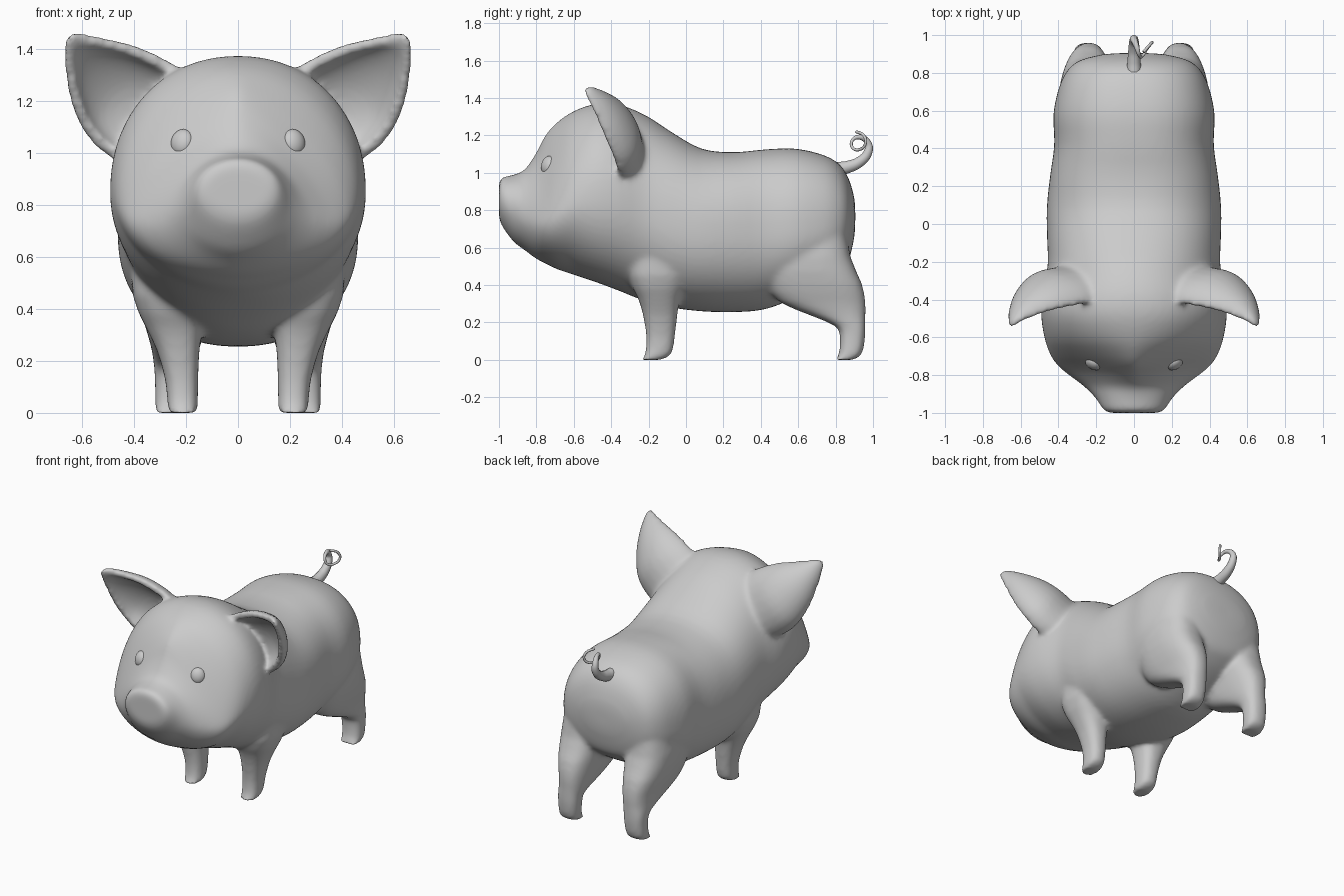
import bpy, bmesh
from math import cos, sin, pi, radians
from mathutils import Vector

if "Cube" in bpy.data.objects:
    bpy.data.objects.remove(bpy.data.objects["Cube"])


def resample(table, steps):
    """Smoothly resample a table of equal-length rows (Catmull-Rom)."""
    out, n = [], len(table)
    for i in range((n - 1) * steps + 1):
        k = min(i // steps, n - 2)
        t = i / steps - k
        p0, p1, p2, p3 = (table[max(0, min(n - 1, k + d))] for d in (-1, 0, 1, 2))
        out.append([0.5 * (2 * b + (c - a) * t + (2 * a - 5 * b + 4 * c - d) * t * t
                    + (3 * b - a - 3 * c + d) * t ** 3) for a, b, c, d in zip(p0, p1, p2, p3)])
    return out


def loft(bm, rings):
    """Closed tube through rings of points, capped at both ends."""
    vs = [[bm.verts.new(p) for p in r] for r in rings]
    n = len(vs[0])
    faces = []
    for a, b in zip(vs, vs[1:]):
        for i in range(n):
            faces.append(bm.faces.new((a[i], a[(i + 1) % n], b[(i + 1) % n], b[i])))
    faces += [bm.faces.new(vs[0][::-1]), bm.faces.new(vs[-1])]
    bmesh.ops.recalc_face_normals(bm, faces=faces)


def spow(v, e):
    return (1 if v >= 0 else -1) * abs(v) ** e


# Head and trunk: y, half width, top, bottom, height of widest point, roundness
trunk = [
    (-1.00, .135, .955, .76, .86, 2.0), (-.98, .165, .977, .71, .85, 2.0),
    (-.92, .205, .99, .63, .80, 2.0), (-.86, .265, 1.02, .585, .75, 1.7),
    (-.80, .345, 1.11, .54, .73, 1.42), (-.75, .405, 1.205, .515, .735, 1.35),
    (-.69, .445, 1.27, .485, .77, 1.53), (-.60, .475, 1.33, .455, .82, 1.87),
    (-.48, .492, 1.37, .415, .85, 2.1), (-.36, .485, 1.365, .37, .84, 2.1),
    (-.22, .457, 1.31, .315, .78, 2.1), (-.08, .46, 1.22, .28, .72, 2.2),
    (.08, .462, 1.13, .26, .68, 2.3), (.25, .445, 1.11, .255, .68, 2.4),
    (.42, .422, 1.125, .27, .68, 2.4), (.58, .427, 1.13, .33, .69, 2.4),
    (.72, .398, 1.10, .40, .70, 2.4), (.81, .355, 1.055, .46, .72, 2.3),
    (.865, .29, .98, .52, .75, 2.2), (.897, .17, .88, .64, .77, 2.0), (.905, .06, .81, .72, .77, 2.0),
]
# Legs: z, x min, x max, y min, y max
front_leg = [
    (0, .156, .27, -.237, -.138), (.03, .154, .272, -.219, -.078),
    (.12, .153, .279, -.212, -.06), (.24, .148, .312, -.23, -.046),
    (.33, .135, .355, -.257, -.03), (.45, .11, .405, -.31, .02), (.65, .08, .415, -.32, .08),
]
rear_leg = [
    (0, .185, .32, .794, .892), (.03, .184, .32, .817, .941), (.12, .176, .32, .823, .958),
    (.18, .17, .324, .80, .96), (.24, .15, .332, .66, .96), (.31, .13, .35, .50, .96),
    (.41, .11, .38, .43, .94), (.55, .09, .398, .42, .88), (.75, .10, .37, .50, .85),
]
# Ears: inner edge xyz, outer edge xyz, backward bulge
ear = [
    (.12, -.36, 1.22, .34, -.26, .98, .10), (.22, -.41, 1.325, .47, -.34, .97, .145),
    (.31, -.43, 1.378, .58, -.375, 1.06, .15), (.41, -.45, 1.418, .64, -.43, 1.185, .125),
    (.52, -.485, 1.444, .664, -.485, 1.31, .085), (.61, -.52, 1.465, .668, -.53, 1.40, .04),
    (.635, -.54, 1.466, .663, -.545, 1.438, .02),
]

bm = bmesh.new()
rings = []
for y, w, top, bot, zc, n in resample(trunk, 3):
    ring = []
    for i in range(64):
        a = 2 * pi * i / 64
        up = sin(a) > 0
        e = 2 / (n if up else max(min(n, 2.2), 1.85))
        ring.append((w * spow(cos(a), e), y, zc + (top - zc if up else zc - bot) * spow(sin(a), e)))
    rings.append(ring)
loft(bm, rings)

for s in (1, -1):
    for leg in (front_leg, rear_leg):
        loft(bm, [[(s * ((x0 + x1) / 2 + (x1 - x0) / 2 * spow(cos(a), .8)),
                    (y0 + y1) / 2 + (y1 - y0) / 2 * spow(sin(a), .8), z)
                   for a in (2 * pi * i / 32 for i in range(32))]
                  for z, x0, x1, y0, y1 in resample(leg, 2)])
    # Cupped ear: crescent sections, convex back and hollow front
    rings = []
    for row in resample(ear, 3):
        p, q, d = Vector(row[:3]), Vector(row[3:6]), row[6]
        inset = min(.045 / (p - q).length, .3)
        ring = []
        for i in range(24):
            back = i < 12
            v = i / 11 if back else (23 - i) / 11
            u = .5 - .5 * cos(pi * v)
            if not back:
                u = inset + u * (1 - 2 * inset)
            bulge = d * sin(pi * v) if back else max(d - .055, 0) * sin(pi * v) - .012
            c = p.lerp(q, u) + Vector((.12, 1, .1)) * bulge
            ring.append((s * c.x, c.y, c.z))
        rings.append(ring)
    loft(bm, rings)

# Fuse trunk, legs and ears into one soft skin
me = bpy.data.meshes.new("body")
bm.to_mesh(me)
bm.free()
body = bpy.data.objects.new("body", me)
bpy.context.collection.objects.link(body)
rm = body.modifiers.new("blend", 'REMESH')
rm.mode, rm.voxel_size, rm.use_smooth_shade = 'VOXEL', .013, True
sm = body.modifiers.new("soften", 'SMOOTH')
sm.factor, sm.iterations = .5, 15

# Eyes
for side, s in (("left", 1), ("right", -1)):
    bpy.ops.mesh.primitive_uv_sphere_add(segments=24, ring_count=16, location=(s * .214, -.736, 1.04))
    eye = bpy.context.object
    eye.name = side + "_eye"
    eye.scale = (.047, .034, .052)
    eye.rotation_euler = (radians(-15), 0, s * radians(30))
    bpy.ops.object.shade_smooth()

# Curly tail
path = [(0, .80, 1.02), (0, .86, 1.03), (0, .93, 1.06), (0, .973, 1.11), (0, .975, 1.155),
        (.015, .935, 1.19), (.03, .89, 1.175), (.045, .89, 1.135), (.07, .93, 1.125),
        (.095, .96, 1.16), (.085, .95, 1.2), (.05, .91, 1.22)]
cu = bpy.data.curves.new("tail", 'CURVE')
cu.dimensions, cu.bevel_depth, cu.bevel_resolution = '3D', .04, 3
cu.use_fill_caps = True
sp = cu.splines.new('BEZIER')
sp.bezier_points.add(len(path) - 1)
sp.resolution_u = 6
for i, (bp, co) in enumerate(zip(sp.bezier_points, path)):
    bp.co = co
    bp.handle_left_type = bp.handle_right_type = 'AUTO'
    bp.radius = max(.2, 1 - i * .13)
bpy.context.collection.objects.link(bpy.data.objects.new("tail", cu))
